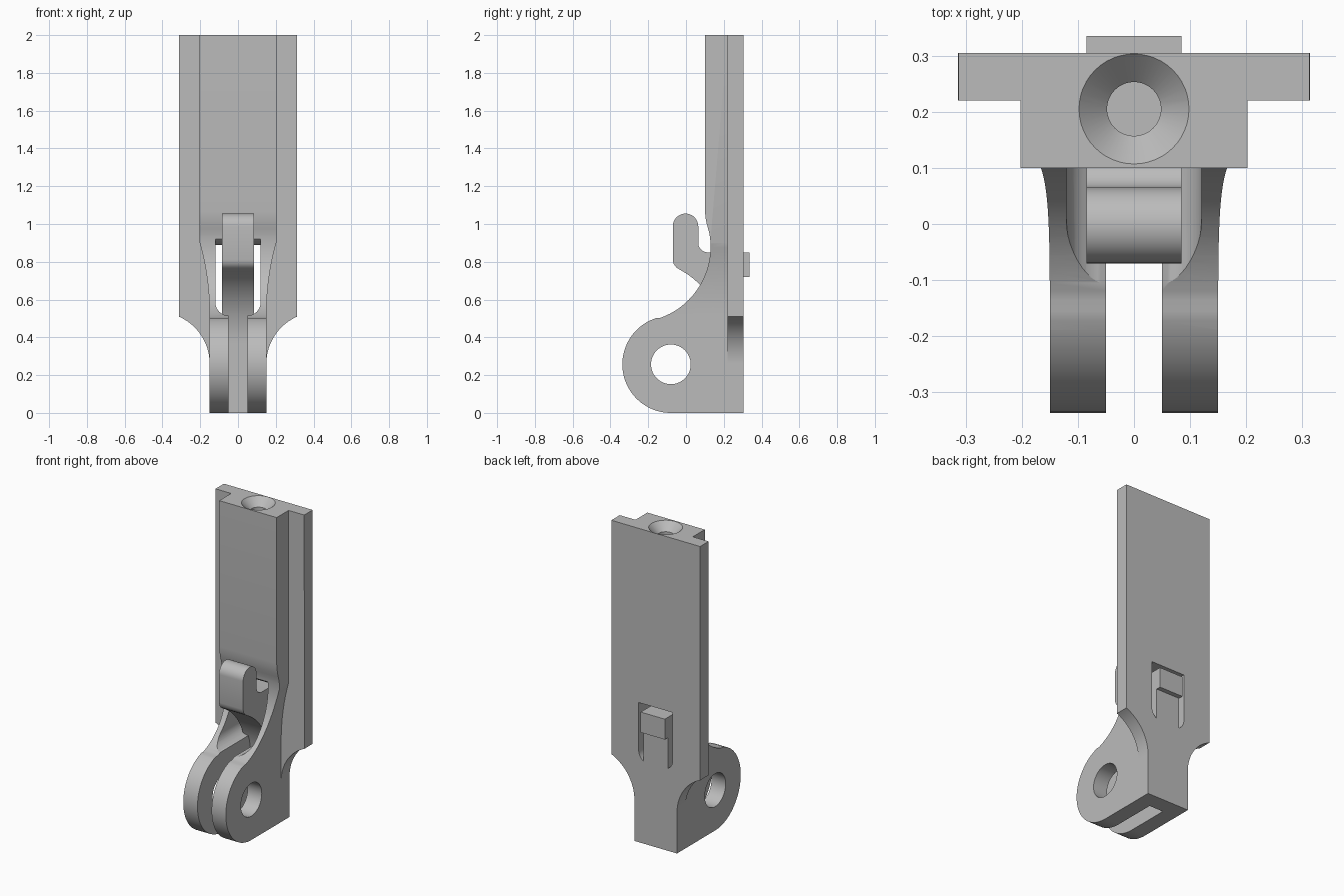
import bpy, bmesh, math
from mathutils import Vector

if "Cube" in bpy.data.objects:
    bpy.data.objects.remove(bpy.data.objects["Cube"])

grey = bpy.data.materials.new("plain grey")
grey.diffuse_color = (0.5, 0.5, 0.5, 1)
grey.use_nodes = True
grey.node_tree.nodes["Principled BSDF"].inputs["Base Color"].default_value = grey.diffuse_color


def arc(cx, cy, r, a0, a1, n=24):
    """Points along a circular arc, angles in degrees."""
    return [(cx + r * math.cos(math.radians(a0 + (a1 - a0) * i / n)),
             cy + r * math.sin(math.radians(a0 + (a1 - a0) * i / n))) for i in range(n + 1)]


def prism(name, pts, axis, lo, hi):
    """Extrude an outline: (y, z) points along x, or (x, z) points along y."""
    bm = bmesh.new()
    if axis == 'x':
        vs = [bm.verts.new((lo, a, b)) for a, b in pts]
        step = Vector((hi - lo, 0, 0))
    else:
        vs = [bm.verts.new((a, lo, b)) for a, b in pts]
        step = Vector((0, hi - lo, 0))
    f = bm.faces.new(vs)
    g = bmesh.ops.extrude_face_region(bm, geom=[f])
    bmesh.ops.translate(bm, vec=step, verts=[v for v in g['geom'] if isinstance(v, bmesh.types.BMVert)])
    bmesh.ops.recalc_face_normals(bm, faces=bm.faces)
    return to_object(name, bm)


def cone(name, r0, r1, z0, z1):
    """Upright cone or cylinder on the screw hole axis."""
    bm = bmesh.new()
    bmesh.ops.create_cone(bm, cap_ends=True, segments=48, radius1=r0, radius2=r1, depth=z1 - z0)
    bmesh.ops.translate(bm, vec=(0, 0.205, (z0 + z1) / 2), verts=bm.verts)
    return to_object(name, bm)


def to_object(name, bm):
    me = bpy.data.meshes.new(name)
    bm.to_mesh(me)
    bm.free()
    me.materials.append(grey)
    ob = bpy.data.objects.new(name, me)
    bpy.context.collection.objects.link(ob)
    return ob


def combine(ob, other, op):
    """Apply a boolean and discard the second object."""
    m = ob.modifiers.new("bool", 'BOOLEAN')
    m.operation, m.object, m.solver = op, other, 'EXACT'
    bpy.context.view_layer.objects.active = ob
    bpy.ops.object.modifier_apply(modifier=m.name)
    bpy.data.objects.remove(other)


def mirrored(right):
    """Close a right-hand outline with its mirror image."""
    return right + [(-x, z) for x, z in reversed(right)]


# Body: side outline with round lug, concave neck and straight upper bar
side = ([(0.305, 0)] + arc(-0.08, 0.257, 0.257, 270, 107, 40)
        + arc(-0.27, 0.88, 0.4, -73, 10, 32)[1:]
        + [(0.117, 0.975), (0.11, 1.0), (0.104, 1.03), (0.1, 1.07), (0.1, 2), (0.305, 2)])
body = prism("clevis_body", side, 'x', -0.3, 0.3)

# Front outline narrows the body towards the lugs
taper = [(0.15 + 0.0525 * (i / 16) ** 2.2, 0.49 + 0.41 * i / 16) for i in range(17)]
combine(body, prism("taper", mirrored([(0.15, -0.2)] + taper + [(0.2025, 2.2)]), 'y', -0.6, 0.6), 'INTERSECT')

# Rear flange plate with concave lower corners
flange = mirrored([(0.15, 0)] + arc(0.423, 0.26, 0.273, 180, 113.7) + [(0.313, 2)])
combine(body, prism("flange", flange, 'y', 0.22, 0.305), 'UNION')

# Gap between the lugs and the pin hole
combine(body, prism("lug_gap", [(-0.6, -0.2), (0.2, -0.2), (0.2, 0.56), (-0.6, 0.56)], 'x', -0.05, 0.05), 'DIFFERENCE')
combine(body, prism("pin_hole", arc(-0.08, 0.257, 0.105, 0, 360, 48)[:-1], 'x', -0.5, 0.5), 'DIFFERENCE')

# Latch window with rounded floor and rounded ceiling lip
window = prism("window", mirrored(arc(0.05, 0.585, 0.07, -90, 0, 12) + [(0.12, 1.2)]), 'y', -0.5, 0.5)
ceiling = [(-0.6, 0.4), (0.6, 0.4), (0.6, 0.89)] + arc(0.2, 0.99, 0.1, 270, 180, 12) + [(-0.6, 0.99)]
combine(window, prism("ceiling", ceiling, 'x', -0.3, 0.3), 'INTERSECT')
combine(body, window, 'DIFFERENCE')

# Countersunk screw hole in the top end
combine(body, cone("screw_bore", 0.048, 0.048, 1.5, 1.97), 'DIFFERENCE')
combine(body, cone("countersink", 0.048, 0.108, 1.95, 2.01), 'DIFFERENCE')

# Spring latch: curved arm, finger hook and rear catch
latch = ([(0.305, 0.33), (0.2, 0.33)] + arc(-0.24, 0.37, 0.44, 0, 62)
         + [(-0.052, 0.771), (-0.065, 0.788), (-0.07, 0.81)]
         + arc(-0.0025, 0.9875, 0.0675, 180, 0)
         + arc(0.115, 0.9, 0.05, 180, 270, 10)
         + [(0.335, 0.85), (0.335, 0.72), (0.305, 0.72)])
combine(body, prism("latch", latch, 'x', -0.085, 0.085), 'UNION')

# Smooth curved walls, keep edges sharp
bpy.ops.object.select_all(action='DESELECT')
body.select_set(True)
bpy.context.view_layer.objects.active = body
bpy.ops.object.shade_smooth_by_angle(angle=math.radians(25))
